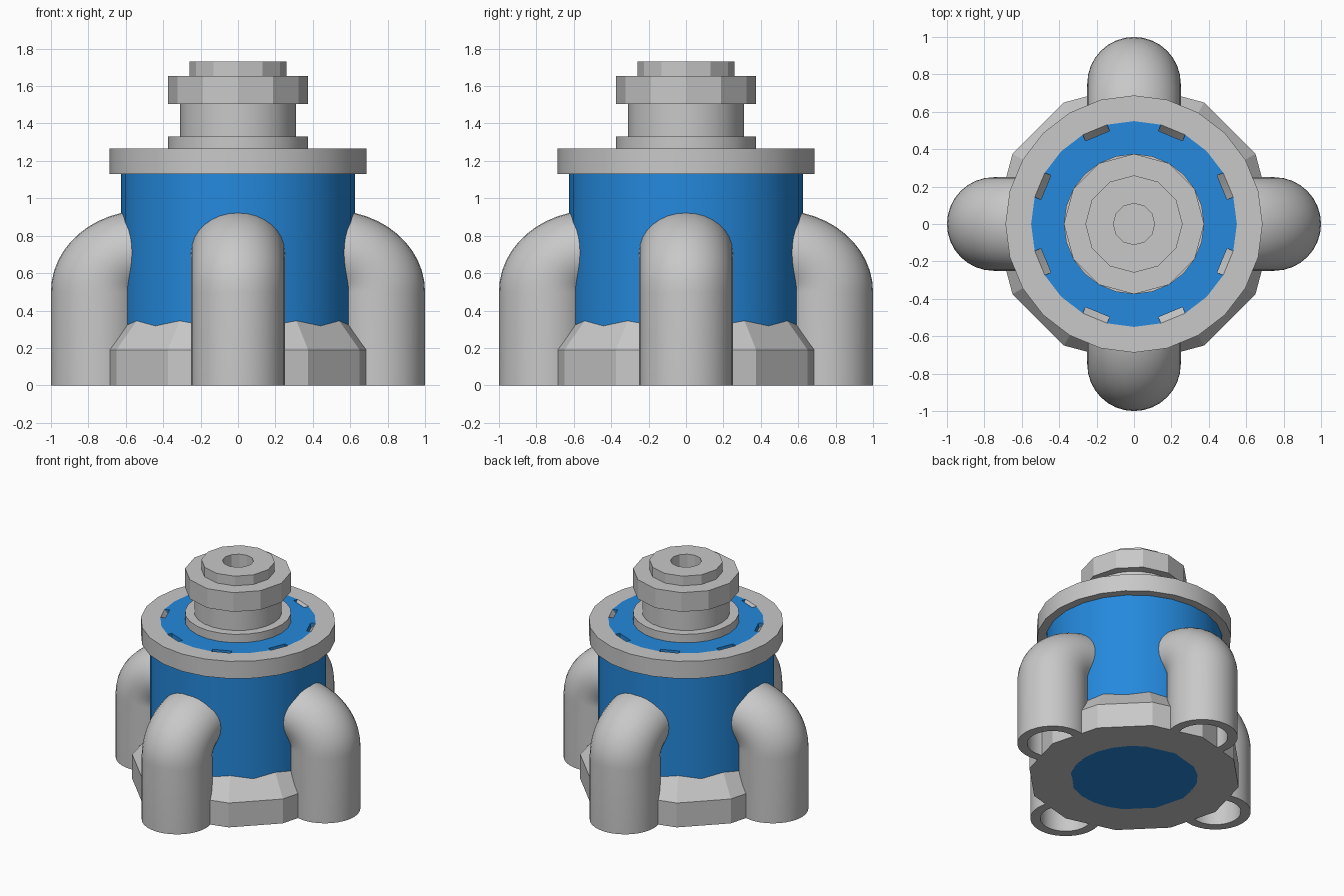
import bpy, bmesh
from math import pi, sin, cos, radians
from mathutils import Matrix

if "Cube" in bpy.data.objects:
    bpy.data.objects.remove(bpy.data.objects["Cube"])


def material(name, rgb):
    mat = bpy.data.materials.new(name)
    mat.use_nodes = True
    mat.diffuse_color = (*rgb, 1)
    mat.node_tree.nodes["Principled BSDF"].inputs["Base Color"].default_value = (*rgb, 1)
    return mat


grey = material("light_grey", (0.58, 0.58, 0.58))
blue = material("bright_blue", (0.018, 0.25, 0.72))


def finish(bm, name, mat):
    bmesh.ops.remove_doubles(bm, verts=bm.verts, dist=0.0001)
    bmesh.ops.recalc_face_normals(bm, faces=bm.faces)
    mesh = bpy.data.meshes.new(name)
    bm.to_mesh(mesh)
    bm.free()
    mesh.materials.append(mat)
    obj = bpy.data.objects.new(name, mesh)
    bpy.context.collection.objects.link(obj)
    return obj


def bridge(bm, rings, closed):
    """Join successive vertex rings with quads."""
    n = len(rings[0])
    pairs = list(zip(rings, rings[1:])) + ([(rings[-1], rings[0])] if closed else [])
    for a, b in pairs:
        for i in range(n):
            j = (i + 1) % n
            bm.faces.new((a[i], a[j], b[j], b[i]))


def lathe(name, profile, sides, mat, closed=True):
    """Turn an (r, z) profile around the z axis."""
    bm = bmesh.new()
    rings = [[bm.verts.new((r * cos(2 * pi * i / sides), r * sin(2 * pi * i / sides), z))
              for i in range(sides)] for r, z in profile]
    bridge(bm, rings, closed)
    return finish(bm, name, mat)


def pipe(name, turn):
    """Hollow upright pipe with an elbow running into the body."""
    bm = bmesh.new()
    sides, steps = 32, 12

    def ring(r, t, z0):
        out = []
        for i in range(sides):
            a = 2 * pi * i / sides
            reach = 0.25 + r * cos(a)
            out.append(bm.verts.new((0.5 + reach * cos(t), r * sin(a),
                                     z0 + 0.87 * reach * sin(t))))
        return out

    def wall(r):
        return [ring(r, 0, 0)] + [ring(r, k * pi / 2 / steps, 0.5) for k in range(steps + 1)]

    bridge(bm, wall(0.25) + wall(0.18)[::-1], True)
    bmesh.ops.transform(bm, matrix=Matrix.Rotation(turn, 4, 'Z'), verts=bm.verts)
    return finish(bm, name, grey)


# Body: narrow foot, main drum and the disc seen inside the flange
body = lathe("body_drum", [(0, 0), (0.45, 0), (0.45, 0.1), (0.625, 0.1), (0.625, 1.18),
                           (0.55, 1.18), (0.55, 1.265), (0, 1.265)], 24, blue, False)

# Eight notches around the rim of the top disc
bm = bmesh.new()
for k in range(8):
    place = (Matrix.Rotation(radians(22.5 + 45 * k), 4, 'Z')
             @ Matrix.Translation((0.56, 0, 1.26))
             @ Matrix.Diagonal((0.1, 0.14, 0.09, 1)))
    bmesh.ops.create_cube(bm, size=1, matrix=place)
cutter = finish(bm, "notch_cutter", blue)
cutter.hide_render = True
cut = body.modifiers.new("notches", 'BOOLEAN')
cut.operation = 'DIFFERENCE'
cut.object = cutter
bpy.context.view_layer.objects.active = body
bpy.ops.object.modifier_apply(modifier=cut.name)
bpy.data.objects.remove(cutter)

# Twelve-sided base with a sloped shoulder
base = lathe("base", [(0.45, 0), (0.75, 0), (0.75, 0.19), (0.5, 0.5), (0.45, 0.5)], 12, grey)

# Flange with a bevelled inner edge behind the notches
flange = lathe("top_flange", [(0.51, 1.13), (0.6875, 1.13), (0.6875, 1.265),
                              (0.55, 1.265), (0.51, 1.215)], 24, grey)

# Neck and its foot disc
neck = lathe("neck", [(0.2, 1.265), (0.375, 1.265), (0.375, 1.33), (0.31, 1.33),
                      (0.31, 1.505), (0.2, 1.505)], 24, grey)

# Twelve-sided collar with a bored stud on top
collar = lathe("collar", [(0, 1.35), (0.11, 1.35), (0.11, 1.73), (0.26, 1.73), (0.26, 1.655),
                          (0.375, 1.655), (0.375, 1.505), (0.19, 1.505), (0.19, 1.3), (0, 1.3)],
               12, grey, False)

# Four elbow pipes
pipes = [pipe(side + "_pipe", k * pi / 2)
         for k, side in enumerate(("left", "back", "right", "front"))]

# Smooth round parts, keep the twelve-sided ones flat
bpy.ops.object.select_all(action='DESELECT')
for obj in [body, flange, neck] + pipes:
    obj.select_set(True)
bpy.context.view_layer.objects.active = body
bpy.ops.object.shade_smooth_by_angle(angle=radians(28))
